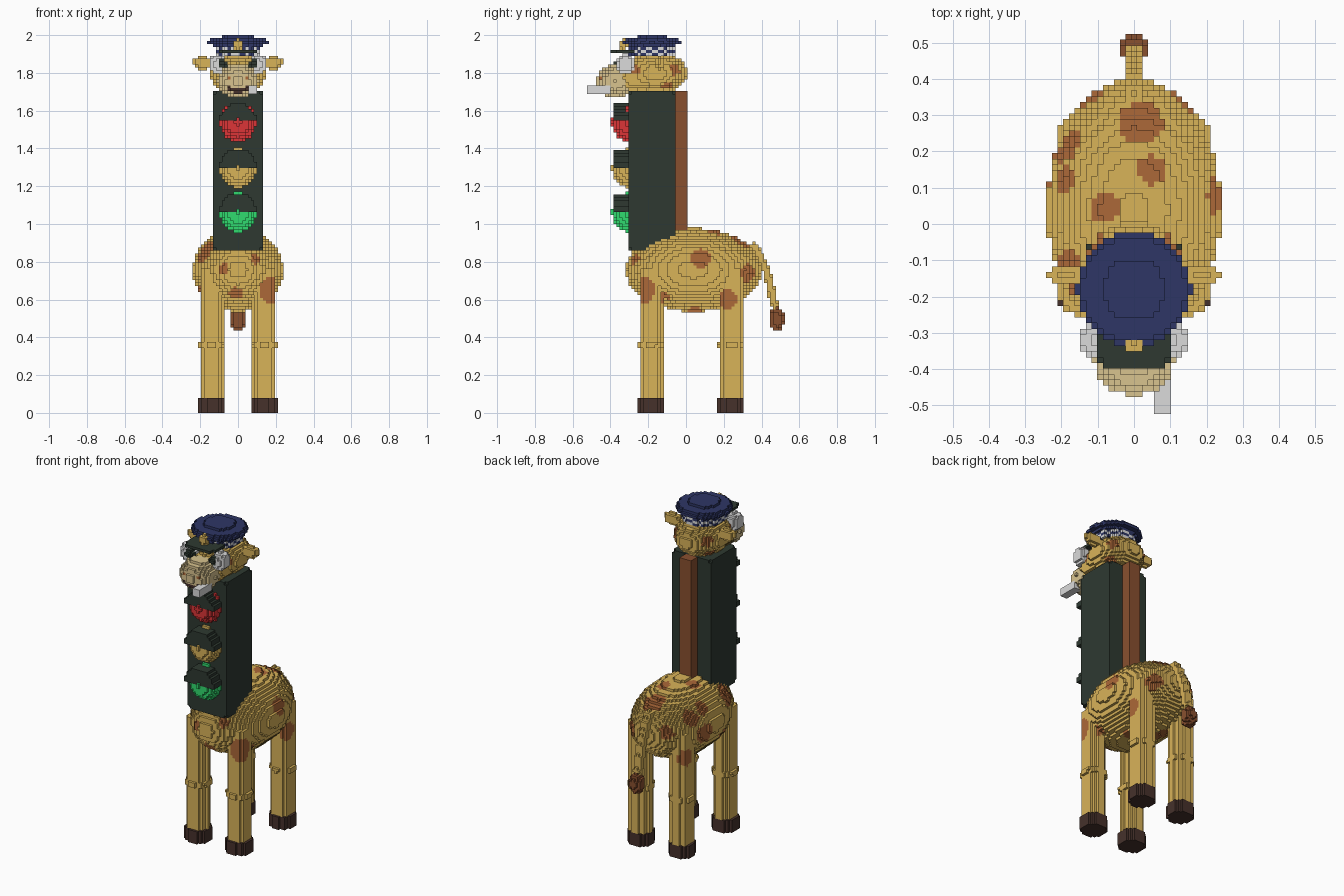
import bpy, math

if "Cube" in bpy.data.objects:
    bpy.data.objects.remove(bpy.data.objects["Cube"])

S = 2 / 128                     # block size; x and y block centres sit on multiples of S
NAMES = ["gold", "spot_brown", "mane_brown", "hoof_brown", "signal_black",
         "red", "green", "cream", "white", "navy"]
SRGB = [(217, 179, 89), (172, 104, 56), (137, 80, 47), (70, 49, 43), (46, 57, 49),
        (220, 53, 55), (48, 219, 110), (217, 196, 143), (219, 219, 219), (46, 54, 102)]
GOLD, SPOT, MANE, HOOF, BLACK, RED, GREEN, CREAM, WHITE, NAVY = range(10)

mats = []
for n, c in zip(NAMES, SRGB):
    m = bpy.data.materials.new(n)
    m.diffuse_color = [(v / 255 / 12.92 if v < 11 else ((v / 255 + .055) / 1.055) ** 2.4)
                       for v in c] + [1]
    m.use_nodes = True
    m.node_tree.nodes["Principled BSDF"].inputs["Base Color"].default_value = m.diffuse_color
    mats.append(m)


# ---- solid primitives: (inside test, low corner, high corner)
def ell(x, y, z, rx, ry, rz):
    return (lambda a, b, c: ((a - x) / rx) ** 2 + ((b - y) / ry) ** 2 + ((c - z) / rz) ** 2 <= 1,
            (x - rx, y - ry, z - rz), (x + rx, y + ry, z + rz))


def box(x0, x1, y0, y1, z0, z1, bevel=0):
    lo, hi = (x0, y0, z0), (x1, y1, z1)

    def inside(*p):
        if not all(l <= v <= h for l, v, h in zip(lo, p, hi)):
            return False
        if not bevel:
            return True
        q = [max(l + bevel - v, v - h + bevel, 0) for l, v, h in zip(lo, p, hi)]
        return math.hypot(*q) <= bevel
    return inside, lo, hi


def cyl(x, y, r, z0, z1):
    return (lambda a, b, c: math.hypot(a - x, b - y) <= r and z0 <= c <= z1,
            (x - r, y - r, z0), (x + r, y + r, z1))


def near(p, spots):
    return any(math.dist(p, s[:3]) < s[3] for s in spots)


# ---- block grid: each cell remembers its part and colour, later parts win
cells, parts = {}, []


def part(name, colour, *solids):
    parts.append(name)
    for inside, lo, hi in solids:
        for i in range(round(lo[0] / S) - 1, round(hi[0] / S) + 2):
            for j in range(round(lo[1] / S) - 1, round(hi[1] / S) + 2):
                for k in range(max(0, int(lo[2] / S) - 1), min(128, int(hi[2] / S) + 2)):
                    p = (i * S, j * S, (k + .5) * S)
                    if inside(*p):
                        cells[i, j, k] = (name, colour(p) if callable(colour) else colour)


# ---- coat pattern
SPOTS = [(.23, .08, .82, .055), (.19, -.24, .65, .075), (.2, .22, .6, .055), (.16, -.11, .61, .03),
         (.1, -.28, .82, .035), (.02, .285, .92, .065), (.05, .15, .96, .042),
         (-.08, .045, .95, .042), (-.18, .215, .84, .05), (-.19, .12, .87, .04),
         (-.18, -.14, .86, .07), (-.08, -.3, .76, .035), (-.01, -.25, .64, .04),
         (-.22, .14, .73, .06), (-.19, .27, .62, .05), (-.1, .33, .78, .045),
         (.12, .32, .74, .05), (-.2, -.06, .65, .04), (.2, -.2, .85, .035),
         (.05, .05, .55, .05), (-.08, .15, .56, .05)]
HEAD_SPOTS = [(s * x, y, z, r) for s in (-1, 1) for x, y, z, r in
              ((.11, -.05, 1.82, .035), (.13, -.28, 1.82, .035), (.09, -.1, 1.73, .03))]


def coat(p):
    return SPOT if near(p, SPOTS) else GOLD


def head_coat(p):
    return SPOT if near(p, HEAD_SPOTS) else GOLD


# ---- legs, body, tail
for end, y in (("front", -.185), ("back", .24)):
    for side, x in (("left", -.14), ("right", .14)):
        part(f"{end}_{side}_leg", coat, cyl(x, y, .063, .07, .76),
             ell(x, y, .36, .074, .074, .024))
        part(f"{end}_{side}_hoof", HOOF, cyl(x, y, .072, 0, .08))
part("traffic_light_housing", BLACK, box(-.134, .134, -.306, -.055, .86, 1.706, .026))
part("mane", MANE, box(-.038, .038, -.06, .005, .92, 1.71))
part("body", coat, ell(0, .04, .757, .24, .36, .222))
TAIL = [(.36, .88), (.39, .83), (.425, .755), (.45, .66), (.475, .55)]
tail = []
for (y0, z0), (y1, z1) in zip(TAIL, TAIL[1:]):
    for t in range(6):
        tail.append(ell(0, y0 + (y1 - y0) * t / 6, z0 + (z1 - z0) * t / 6, .026, .022, .022))
part("tail", GOLD, *tail)
part("tail_tuft", MANE, ell(0, .48, .497, .041, .041, .06))

# ---- signal lamps with hoods
for name, colour, z in (("red", RED, 1.54), ("amber", GOLD, 1.297), ("green", GREEN, 1.063)):
    part(name + "_lamp", colour, ell(0, -.3, z, .098, .092, .105))
    hood = (lambda a, b, c, z=z: c > z and math.hypot(a, c - z) < .099 and -.39 < b < -.3,
            (-.1, -.39, z), (.1, -.3, z + .1))
    part(name + "_hood", BLACK, hood)

# ---- head
part("head", head_coat, ell(0, -.165, 1.8, .15, .172, .112), ell(0, -.28, 1.775, .125, .1, .088))
for side, s in (("left", -1), ("right", 1)):
    part(side + "_ear", GOLD, ell(s * .185, -.14, 1.852, .056, .025, .034),
         ell(s * .145, -.14, 1.845, .04, .022, .022))
    part(side + "_eye", WHITE, ell(s * .107, -.32, 1.845, .047, .047, .056))
    part(side + "_pupil", BLACK, ell(s * .083, -.35, 1.85, .024, .028, .034))


def muzzle(p):
    x, y, z = p
    if y < -.4 and abs(x) < .055 and abs(z - 1.702 - 7 * x * x) < .01:
        return HOOF                                   # smile
    if y < -.42 and math.hypot(abs(x) - .046, z - 1.775) < .014:
        return SPOT                                   # nostrils
    return CREAM


part("muzzle", muzzle, ell(0, -.375, 1.757, .11, .097, .09))
part("whistle", WHITE, box(.058, .1, -.523, -.4, 1.69, 1.735))


# ---- peaked cap with chequered band
def chequer(p):
    a = int((math.atan2(p[0], p[1] + .18) + math.pi) / (math.pi / 12))
    return WHITE if (a + int(p[2] / S)) % 2 else NAVY


part("cap_band", chequer, cyl(0, -.18, .123, 1.89, 1.938))
part("cap_crown", NAVY, cyl(0, -.18, .132, 1.937, 1.953), cyl(0, -.18, .157, 1.953, 1.97),
     cyl(0, -.18, .145, 1.97, 1.985), cyl(0, -.18, .085, 1.98, 2.0))
brim = (lambda a, b, c: abs(a) < .102 and -.391 + 2 * max(0, abs(a) - .08) < b < -.28
        and 1.905 < c < 1.922, (-.11, -.4, 1.9), (.11, -.28, 1.93))
part("cap_brim", BLACK, brim)
part("cap_badge", GOLD, ell(0, -.33, 1.95, .03, .02, .03))

# ---- turn the grid into one mesh per part, keeping only exposed faces
SIDES = [((1, 0, 0), ((1, 0, 0), (1, 1, 0), (1, 1, 1), (1, 0, 1))),
         ((-1, 0, 0), ((0, 0, 0), (0, 0, 1), (0, 1, 1), (0, 1, 0))),
         ((0, 1, 0), ((0, 1, 0), (0, 1, 1), (1, 1, 1), (1, 1, 0))),
         ((0, -1, 0), ((0, 0, 0), (1, 0, 0), (1, 0, 1), (0, 0, 1))),
         ((0, 0, 1), ((0, 0, 1), (1, 0, 1), (1, 1, 1), (0, 1, 1))),
         ((0, 0, -1), ((0, 0, 0), (0, 1, 0), (1, 1, 0), (1, 0, 0)))]
meshes = {n: ({}, [], []) for n in parts}
for (i, j, k), (name, colour) in cells.items():
    verts, faces, cols = meshes[name]
    for (dx, dy, dz), corners in SIDES:
        if (i + dx, j + dy, k + dz) in cells:
            continue
        faces.append([verts.setdefault((i + a, j + b, k + c), len(verts)) for a, b, c in corners])
        cols.append(colour)

for name, (verts, faces, cols) in meshes.items():
    if not faces:
        continue
    me = bpy.data.meshes.new(name)
    me.from_pydata([((i - .5) * S, (j - .5) * S, k * S) for i, j, k in verts], [], faces)
    used = sorted(set(cols))
    for c in used:
        me.materials.append(mats[c])
    for poly, c in zip(me.polygons, cols):
        poly.material_index = used.index(c)
    bpy.context.collection.objects.link(bpy.data.objects.new(name, me))
